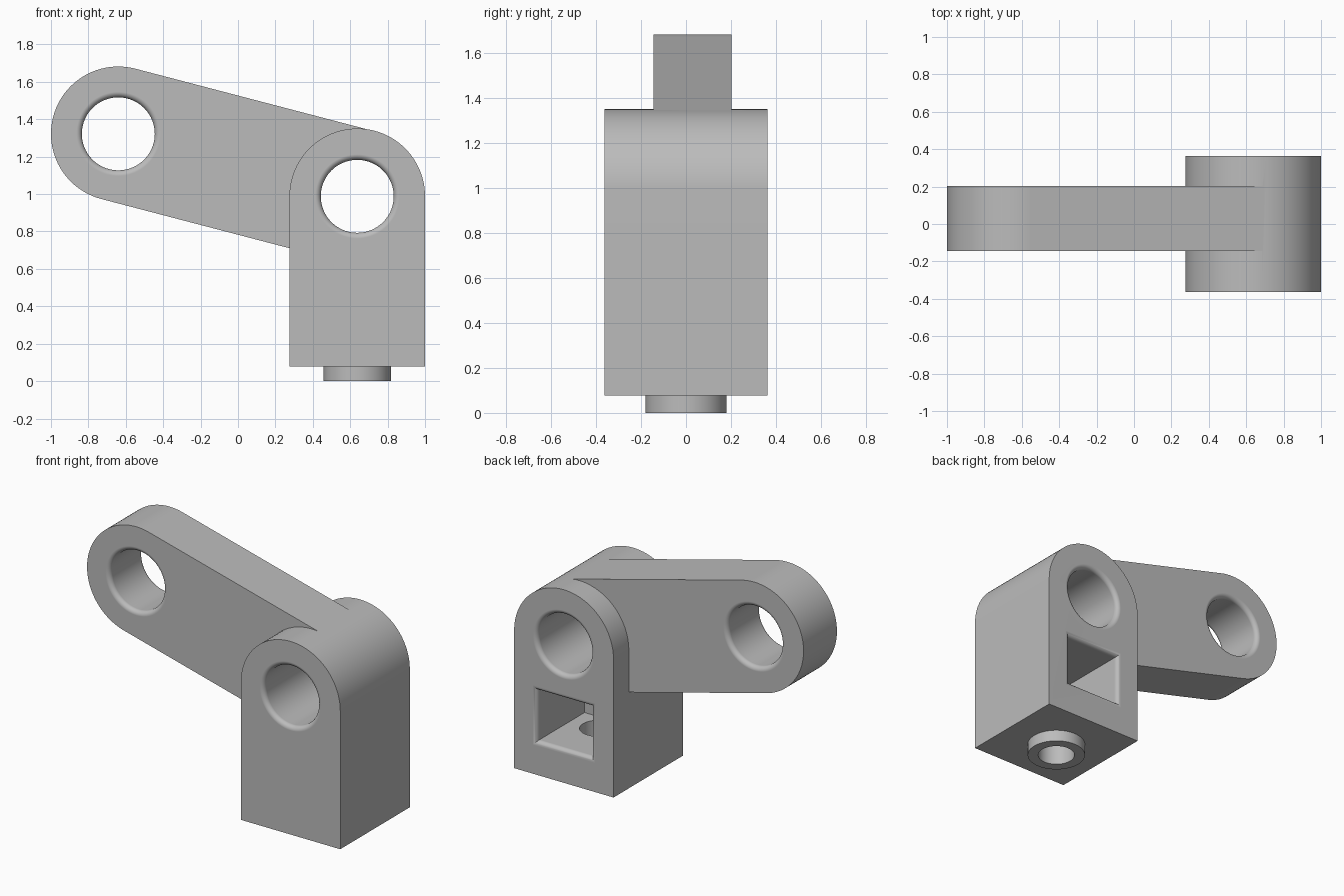
import bpy, bmesh, math
from mathutils import Vector, Matrix

cube = bpy.data.objects.get("Cube")
if cube:
    bpy.data.objects.remove(cube, do_unlink=True)

SEG = 96
PIVOT = Vector((0.6375, 0, 0.988))      # bore in the block
TIP = Vector((-0.64, 0, 1.322))         # bore at the arm end
R_BLOCK, R_ARM, R_BORE, FILLET = 0.3625, 0.36, 0.195, 0.03
DEPTH = 0.3625
ARM_FRONT, ARM_BACK = -0.145, 0.203

grey = bpy.data.materials.new("plain grey")
grey.use_nodes = True
colour = (0.5, 0.5, 0.5, 1)
grey.diffuse_color = colour
grey.node_tree.nodes["Principled BSDF"].inputs["Base Color"].default_value = colour


def loft(name, rings):
    """Closed solid skinned through rings with equal point counts."""
    bm = bmesh.new()
    loops = [[bm.verts.new(p) for p in ring] for ring in rings]
    n = len(loops[0])
    for a, b in zip(loops, loops[1:]):
        for i in range(n):
            j = (i + 1) % n
            bm.faces.new((a[i], a[j], b[j], b[i]))
    bm.faces.new(loops[0])
    bm.faces.new(loops[-1])
    bmesh.ops.recalc_face_normals(bm, faces=bm.faces)
    mesh = bpy.data.meshes.new(name)
    bm.to_mesh(mesh)
    bm.free()
    mesh.materials.append(grey)
    ob = bpy.data.objects.new(name, mesh)
    bpy.context.collection.objects.link(ob)
    return ob


def arc(centre, r, start, end, steps):
    angles = [math.radians(start + (end - start) * i / steps) for i in range(steps + 1)]
    return [(centre.x + r * math.cos(a), centre.z + r * math.sin(a)) for a in angles]


def extrude(name, profile, y0, y1):
    return loft(name, [[(x, y, z) for x, z in profile] for y in (y0, y1)])


def cylinder(name, r, z0, z1):
    circle = arc(Vector((PIVOT.x, 0, 0)), r, 0, 360, SEG)[:-1]
    return loft(name, [[(x, y, z) for x, y in circle] for z in (z0, z1)])


def flare(face_y, side):
    """Stations (offset, y) of a rounded lip opening towards one face."""
    out = []
    for i in range(9):
        a = math.pi / 2 * i / 8
        out.append((FILLET * (1 - math.cos(a)), face_y - side * FILLET * (1 - math.sin(a))))
    return out + [(FILLET, face_y + side * 0.1)]


def bore(name, centre, front, back):
    stations = flare(front, -1)[::-1] + flare(back, 1)
    return loft(name, [[(x, y, z) for x, z in arc(centre, R_BORE + o, 0, 360, SEG)[:-1]]
                       for o, y in stations])


def combine(target, tool, operation):
    mod = target.modifiers.new(tool.name, 'BOOLEAN')
    mod.operation, mod.solver, mod.object = operation, 'EXACT', tool
    bpy.context.view_layer.objects.active = target
    bpy.ops.object.modifier_apply(modifier=mod.name)
    bpy.data.objects.remove(tool, do_unlink=True)


# Upright block with a rounded top
left, right = PIVOT.x - R_BLOCK, PIVOT.x + R_BLOCK
body = extrude("hinge_bracket",
               [(left, 0.077), (right, 0.077)] + arc(PIVOT, R_BLOCK, 0, 180, SEG // 2),
               -DEPTH, DEPTH)

# Sloping arm with a round end
run = TIP - PIVOT
tilt = math.degrees(math.atan2(run.z, run.x))
side = Vector((-run.z, 0, run.x)).normalized() * R_ARM
ends = [PIVOT + side, PIVOT - side]
arm = extrude("arm", [(ends[0].x, ends[0].z), (ends[1].x, ends[1].z)]
              + arc(TIP, R_ARM, tilt - 90, tilt + 90, SEG // 2)[::1], ARM_FRONT, ARM_BACK)
combine(body, arm, 'UNION')

# Boss under the block
combine(body, cylinder("boss", 0.18, 0, 0.12), 'UNION')

# Round-lipped bores through block and arm
combine(body, bore("block_bore", PIVOT, -DEPTH, DEPTH), 'DIFFERENCE')
combine(body, bore("arm_bore", TIP, ARM_FRONT, ARM_BACK), 'DIFFERENCE')

# Square pocket in the back, with a rounded lip
rings = []
for o, y in [(0, -0.135)] + flare(DEPTH, 1):
    w, h = 0.197 + o, 0.167 + o
    rings.append([(PIVOT.x + sx * w, y, 0.465 + sz * h)
                  for sx, sz in ((-1, -1), (1, -1), (1, 1), (-1, 1))])
combine(body, loft("pocket", rings), 'DIFFERENCE')

# Screw hole from the boss up into the pocket
combine(body, cylinder("screw_hole", 0.114, -0.1, 0.42), 'DIFFERENCE')

# Smooth shading with crisp edges
bpy.ops.object.select_all(action='DESELECT')
body.select_set(True)
bpy.context.view_layer.objects.active = body
bpy.ops.object.shade_smooth_by_angle(angle=math.radians(30))
normals = body.modifiers.new("flat_face_normals", 'WEIGHTED_NORMAL')
normals.keep_sharp = True
